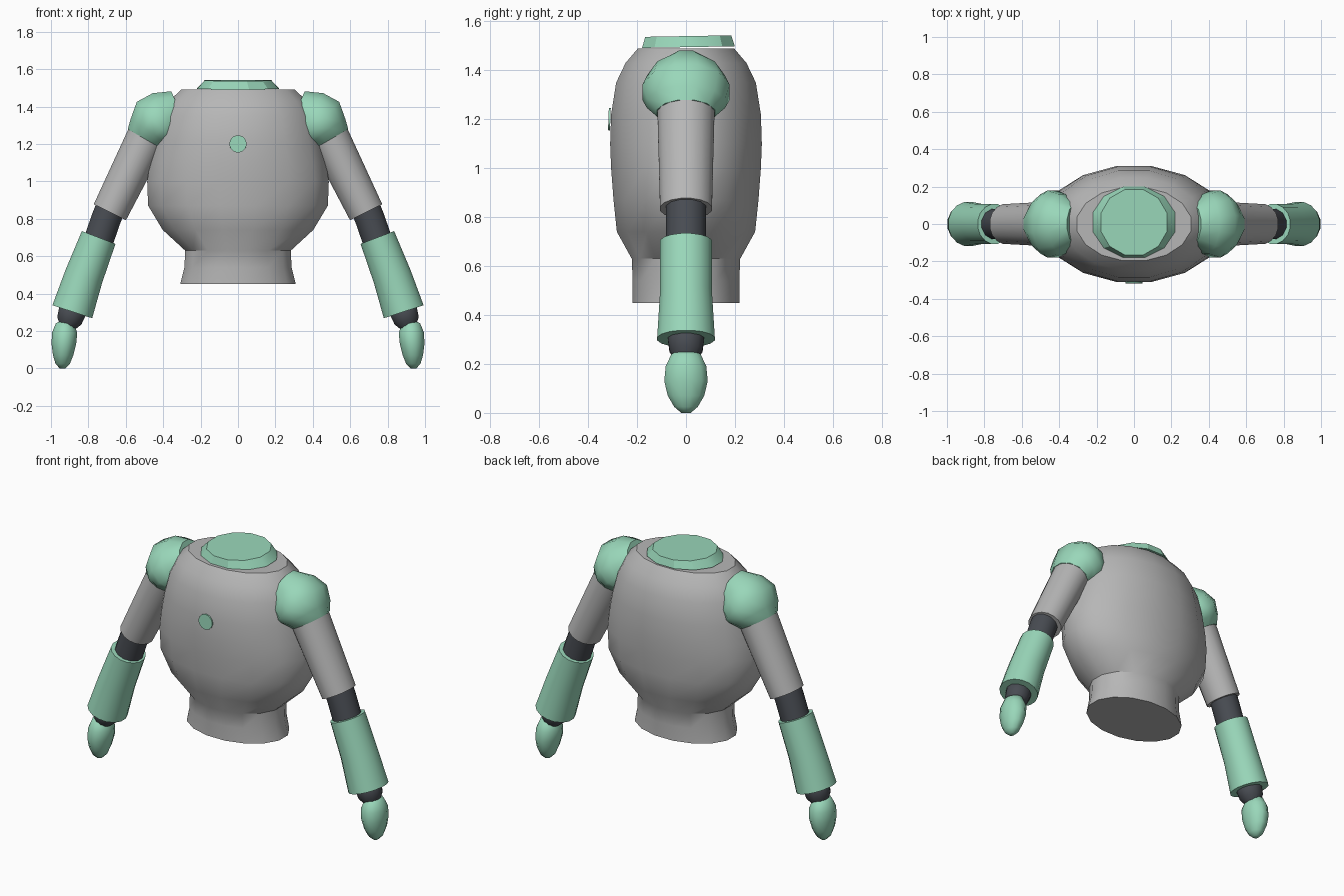
import bpy, bmesh
from math import sin, cos, pi, radians
from mathutils import Vector

cube = bpy.data.objects.get("Cube")
if cube:
    bpy.data.objects.remove(cube, do_unlink=True)


def material(name, rgb):
    m = bpy.data.materials.new(name)
    m.use_nodes = True
    m.diffuse_color = (*rgb, 1)
    m.node_tree.nodes["Principled BSDF"].inputs["Base Color"].default_value = (*rgb, 1)
    return m


GREEN = material("mint green", (0.32, 0.68, 0.49))
GREY = material("light grey", (0.47, 0.47, 0.47))
DARK = material("dark joint grey", (0.065, 0.072, 0.085))


def loft(name, mat, rings, sides, angle=40):
    """Skin rings given as (centre, axis u, axis v), with capped ends."""
    bm = bmesh.new()
    loops = []
    for c, u, v in rings:
        steps = [2 * pi * (i + 0.5) / sides for i in range(sides)]
        loops.append([bm.verts.new(c + u * cos(t) + v * sin(t)) for t in steps])
    for a, b in zip(loops, loops[1:]):
        for i in range(sides):
            j = (i + 1) % sides
            bm.faces.new((a[i], a[j], b[j], b[i]))
    bm.faces.new(loops[0])
    bm.faces.new(loops[-1])
    bmesh.ops.recalc_face_normals(bm, faces=bm.faces)
    mesh = bpy.data.meshes.new(name)
    bm.to_mesh(mesh)
    bm.free()
    mesh.materials.append(mat)
    ob = bpy.data.objects.new(name, mesh)
    bpy.context.collection.objects.link(ob)
    bpy.ops.object.select_all(action="DESELECT")
    ob.select_set(True)
    bpy.context.view_layer.objects.active = ob
    bpy.ops.object.shade_smooth_by_angle(angle=radians(angle))
    return ob


def stack(name, mat, profile, sides, angle=40):
    """Upright loft from (x, z, x radius, y radius) rows."""
    rings = [(Vector((x, 0, z)), Vector((rx, 0, 0)), Vector((0, ry, 0)))
             for x, z, rx, ry in profile]
    return loft(name, mat, rings, sides, angle)


def limb(name, mat, path, side, sides=12, angle=45):
    """Loft along a path in the xz plane; rows are (x, z, in-plane radius, y radius)."""
    rings = []
    for i, (x, z, r, ry) in enumerate(path):
        a, b = path[max(i - 1, 0)], path[min(i + 1, len(path) - 1)]
        d = Vector((side * (b[0] - a[0]), 0, b[1] - a[1])).normalized()
        rings.append((Vector((side * x, 0, z)), Vector((-d.z, 0, d.x)) * r,
                      Vector((0, ry, 0))))
    return loft(name, mat, rings, sides, angle)


# Torso: flared waist, full chest, flat top
stack("torso", GREY, [
    (0, 0.45, 0.315, 0.222), (0, 0.54, 0.292, 0.222), (0, 0.63, 0.288, 0.226),
    (0, 0.74, 0.41, 0.288), (0, 0.87, 0.49, 0.302), (0, 1.0, 0.495, 0.312),
    (0, 1.1, 0.48, 0.316), (0, 1.22, 0.455, 0.312), (0, 1.35, 0.42, 0.291),
    (0, 1.43, 0.375, 0.252), (0, 1.49, 0.31, 0.2)], 16, 36)

# Neck collar: tapered disc, slightly tilted
collar = stack("neck_collar", GREEN, [(0, 0, 0.228, 0.196), (0, 0.045, 0.184, 0.182)], 12, 25)
collar.location = (0, 0.01, 1.495)
collar.rotation_euler.x = radians(1)

# Chest button
button = stack("chest_button", GREEN, [(0, 0, 0.046, 0.046), (0, 0.008, 0.046, 0.046)], 16)
button.location = (0, -0.309, 1.2)
button.rotation_euler.x = radians(88)

# Arms
for label, s in (("left", 1), ("right", -1)):
    limb(label + "_shoulder", GREEN, [
        (0.31, 1.38, 0.116, 0.11), (0.385, 1.345, 0.15, 0.165),
        (0.435, 1.31, 0.162, 0.185), (0.472, 1.265, 0.128, 0.165),
        (0.495, 1.225, 0.113, 0.122)], s)
    limb(label + "_upper_arm", GREY, [
        (0.488, 1.235, 0.11, 0.119), (0.685, 0.835, 0.098, 0.108)], s, 16)
    limb(label + "_elbow", DARK, [
        (0.665, 0.9, 0.082, 0.086), (0.705, 0.80, 0.082, 0.084),
        (0.75, 0.67, 0.082, 0.084)], s)
    limb(label + "_forearm", GREEN, [
        (0.745, 0.70, 0.098, 0.108), (0.825, 0.49, 0.106, 0.108),
        (0.886, 0.303, 0.114, 0.12)], s, 16)
    limb(label + "_wrist", DARK, [
        (0.87, 0.35, 0.055, 0.055), (0.885, 0.305, 0.077, 0.077),
        (0.902, 0.255, 0.07, 0.07), (0.915, 0.215, 0.04, 0.045)], s)
    stack(label + "_hand", GREEN, [
        (s * 0.922, 0.25, 0.035, 0.042), (s * 0.926, 0.24, 0.05, 0.062),
        (s * 0.927, 0.19, 0.07, 0.086), (s * 0.931, 0.13, 0.068, 0.092),
        (s * 0.935, 0.07, 0.056, 0.077), (s * 0.937, 0.025, 0.04, 0.05),
        (s * 0.938, 0.0, 0.016, 0.02)], 12, 60)
